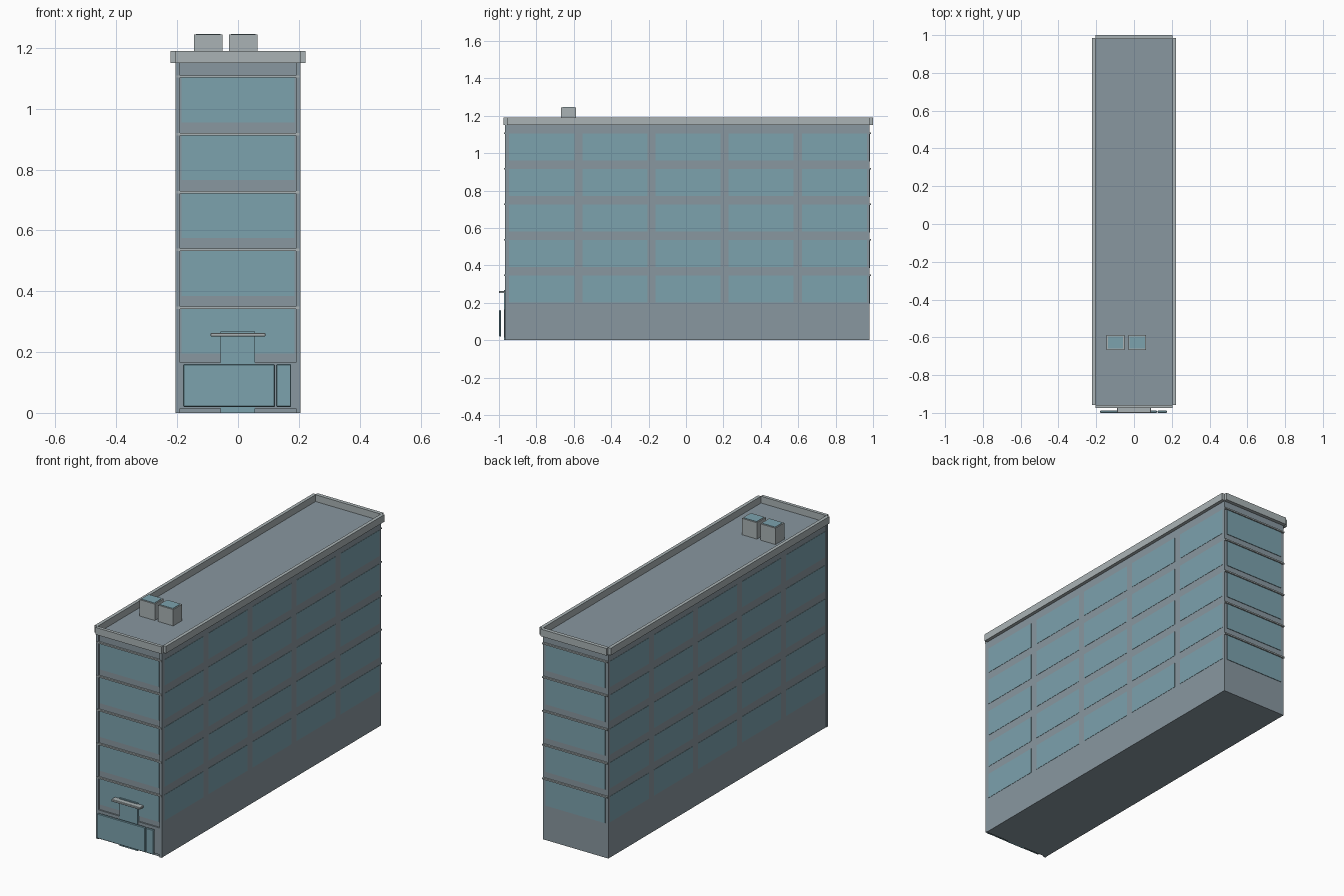
import bpy

if "Cube" in bpy.data.objects:
    bpy.data.objects.remove(bpy.data.objects["Cube"])


def material(name, rgb):
    m = bpy.data.materials.new(name)
    m.diffuse_color = (*rgb, 1)
    m.use_nodes = True
    m.node_tree.nodes["Principled BSDF"].inputs["Base Color"].default_value = m.diffuse_color
    return m


WALL = material("wall_grey", (0.25, 0.31, 0.35))
TRIM = material("trim_grey", (0.40, 0.45, 0.46))
GLASS = material("window_blue", (0.20, 0.36, 0.42))


def box(name, x, y, z, mat, bevel=0):
    """Box from (min, max) ranges on each axis."""
    bpy.ops.mesh.primitive_cube_add(
        size=1, location=[(r[0] + r[1]) / 2 for r in (x, y, z)])
    ob = bpy.context.object
    ob.name = name
    ob.scale = [r[1] - r[0] for r in (x, y, z)]
    bpy.ops.object.transform_apply(location=False, rotation=False, scale=True)
    ob.data.materials.append(mat)
    if bevel:
        mod = ob.modifiers.new("chamfer", 'BEVEL')
        mod.width = bevel
        mod.segments = 1
    return ob


FRONT, BACK, SIDE, TOP = -0.962, 0.98, 0.203, 1.152

# main block with flat roof
box("building_body", (-SIDE, SIDE), (FRONT, BACK), (0, TOP), WALL)

# parapet: side walls, then shorter end walls leaving notched corners
for s in (-1, 1):
    box("parapet_side", sorted((s * 0.203, s * 0.222)), (-0.957, 0.985), (1.15, 1.19), TRIM)
box("parapet_front", (-0.205, 0.205), (-0.975, -0.957), (1.15, 1.19), TRIM)
box("parapet_back", (-0.205, 0.205), (0.985 - 0.006, 1.0), (1.15, 1.19), TRIM)

# slim corner pilasters on the front
for s in (-1, 1):
    box("front_pilaster", sorted((s * 0.190, s * 0.205)), (-0.969, -0.955), (0, 1.15), WALL)

# five floors of windows
for floor in range(5):
    z0 = 0.195 + 0.19 * floor
    for end, y in (("front", FRONT), ("back", BACK)):
        box(end + "_window", (-0.185, 0.185), (y - 0.003, y + 0.003), (z0, z0 + 0.147), GLASS)
        d = -1 if end == "front" else 1
        box(end + "_ledge", (-0.202, 0.202), sorted((y, y + d * 0.010)),
            (z0 + 0.147, z0 + 0.155), TRIM)
    for s in (-1, 1):
        for bay in range(5):
            y0 = -0.945 + 0.391 * bay
            box("side_window", sorted((s * 0.199, s * 0.2045)), (y0, y0 + 0.348),
                (z0 + 0.005, z0 + 0.150), GLASS)

# shopfront: frame on the wall, panes standing proud
box("shopfront_frame", (-0.19, 0.19), (-0.970, -0.96), (0.015, 0.165), WALL)
box("shop_window", (-0.18, 0.122), (-1.0, -0.988), (0.02, 0.16), GLASS, 0.003)
box("shop_door", (0.125, 0.175), (-1.0, -0.988), (0.02, 0.16), GLASS, 0.003)

# entrance panel and canopy
box("entrance_panel", (-0.058, 0.056), (-0.972, -0.96), (0, 0.268), GLASS)
box("entrance_canopy", (-0.09, 0.09), (-1.0, -0.965), (0.251, 0.263), TRIM, 0.002)

# rooftop units with lids
for x0 in (-0.145, -0.03):
    box("roof_unit", (x0, x0 + 0.094), (-0.667, -0.588), (1.15, 1.244), TRIM)
    box("roof_unit_lid", (x0 + 0.007, x0 + 0.087), (-0.660, -0.595), (1.24, 1.246), GLASS)
